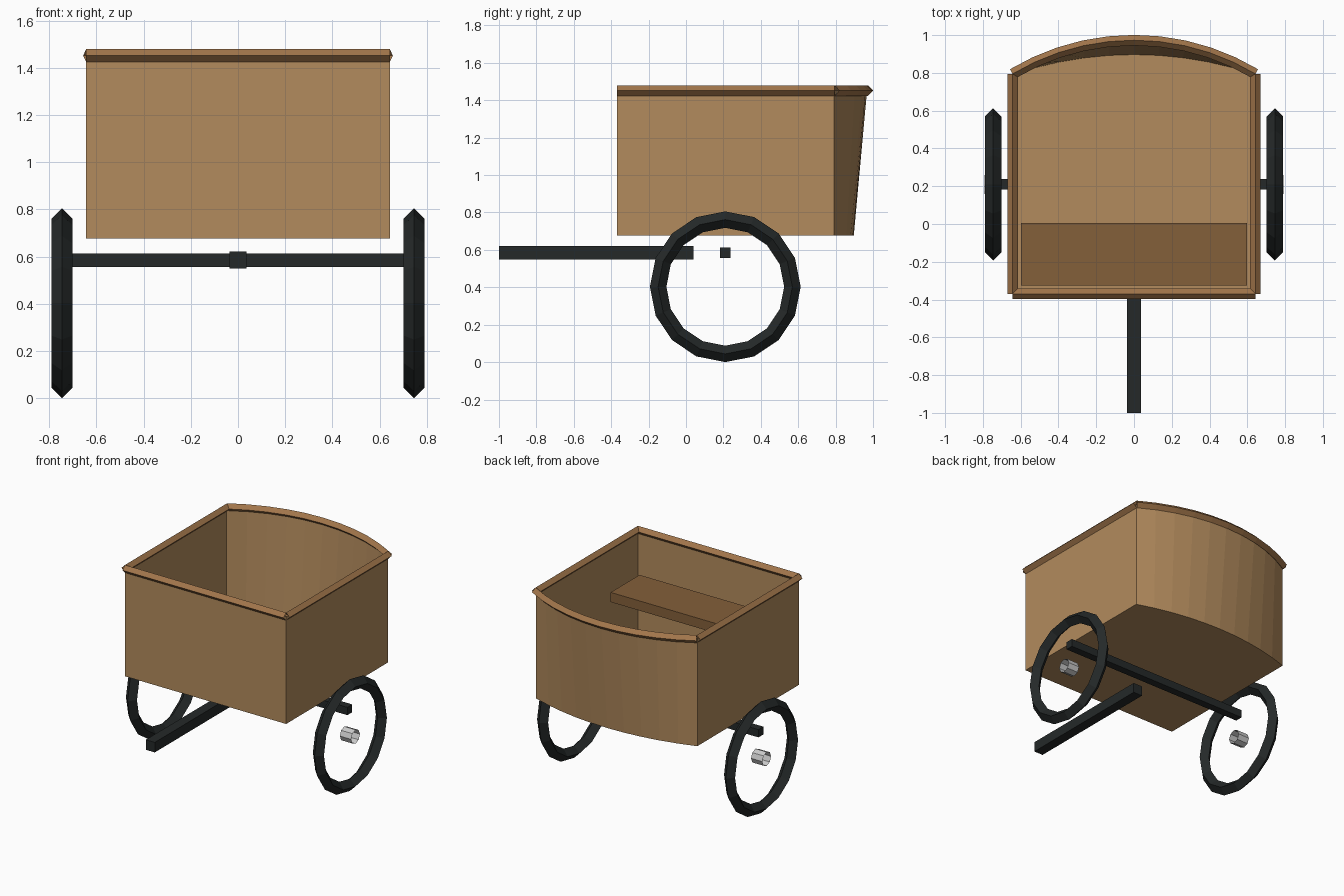
import bpy, bmesh, math
from mathutils import Vector

if "Cube" in bpy.data.objects:
    bpy.data.objects.remove(bpy.data.objects["Cube"])


def material(name, rgb):
    m = bpy.data.materials.new(name)
    m.diffuse_color = (*rgb, 1)
    m.use_nodes = True
    m.node_tree.nodes["Principled BSDF"].inputs["Base Color"].default_value = m.diffuse_color
    return m


WOOD = material("wood", (0.45, 0.26, 0.11))
TRIM = material("trim", (0.36, 0.18, 0.07))
SEAT = material("seat_wood", (0.23, 0.115, 0.042))
DARK = material("dark_metal", (0.018, 0.022, 0.022))


def make(name, verts, faces, mat=None):
    me = bpy.data.meshes.new(name)
    me.from_pydata(verts, [], faces)
    if mat:
        me.materials.append(mat)
    bm = bmesh.new()
    bm.from_mesh(me)
    bmesh.ops.recalc_face_normals(bm, faces=bm.faces)
    bm.to_mesh(me)
    bm.free()
    ob = bpy.data.objects.new(name, me)
    bpy.context.collection.objects.link(ob)
    return ob


def box(name, lo, hi, mat):
    v = [(x, y, z) for x in (lo[0], hi[0]) for y in (lo[1], hi[1]) for z in (lo[2], hi[2])]
    f = [(0, 1, 3, 2), (4, 6, 7, 5), (0, 4, 5, 1), (2, 3, 7, 6), (0, 2, 6, 4), (1, 5, 7, 3)]
    return make(name, v, f, mat)


def rail(name, path, r=0.028):
    # open-ended diamond section swept along a level path
    pts = [Vector(p) for p in path]
    n = len(pts)
    verts = []
    for i, p in enumerate(pts):
        t = (pts[min(i + 1, n - 1)] - pts[max(i - 1, 0)]).normalized()
        side = Vector((-t.y, t.x, 0))
        up = Vector((0, 0, 1))
        verts += [p + d * r for d in (side, up, -side, -up)]
    faces = [(4 * i + k, 4 * i + (k + 1) % 4, 4 * i + 4 + (k + 1) % 4, 4 * i + 4 + k)
             for i in range(n - 1) for k in range(4)]
    return make(name, verts, faces, TRIM)


W, FRONT, REAR, Z0, Z1 = 0.643, -0.37, 0.79, 0.677, 1.452
SEG = 10


def arc(sag, z, y=REAR):
    # shallow circular arc across the back
    rad = (W * W + sag * sag) / (2 * sag)
    a = math.asin(W / rad)
    return [(rad * math.sin(a * (1 - 2 * i / SEG)),
             y + sag - rad + rad * math.cos(a * (1 - 2 * i / SEG)), z) for i in range(SEG + 1)]


# Open-topped body: thin walls, bowed leaning back, floor
low = [(-W, FRONT, Z0), (W, FRONT, Z0)] + arc(0.107, Z0)
high = [(-W, FRONT, Z1), (W, FRONT, Z1)] + arc(0.178, Z1)
n = len(low)
faces = [(i, (i + 1) % n, n + (i + 1) % n, n + i) for i in range(n)]
faces.append(tuple(reversed(range(n))))
make("cart_body", low + high, faces, WOOD)

# Rim rails
rail("front_rail", [(-W, FRONT, Z1), (W, FRONT, Z1)])
for s, side in ((-1, "left"), (1, "right")):
    rail(side + "_rail", [(s * W, FRONT, Z1), (s * W, REAR + 0.005, Z1)])
rail("back_rail", arc(0.178, Z1, REAR + 0.005))

# Bench inside
box("bench", (-0.598, -0.325, 1.085), (0.598, 0.005, 1.155), SEAT)

# Axle and draw pole
AY, AZ = 0.21, 0.403
box("axle", (-0.745, AY - 0.028, 0.557), (0.745, AY + 0.028, 0.613), DARK)
box("draw_pole", (-0.036, -1.0, 0.55), (0.036, 0.04, 0.622), DARK)


# Wheels: 16-sided rings with a diamond section, and open 8-sided hubs
def ring(name, x, section, sides, closed, mat):
    m = len(section)
    verts = [(x + dx, AY + r * math.sin(2 * math.pi * i / sides),
              AZ + r * math.cos(2 * math.pi * i / sides))
             for i in range(sides) for dx, r in section]
    fs = [(i * m + k, i * m + (k + 1) % m,
           (i + 1) % sides * m + (k + 1) % m, (i + 1) % sides * m + k)
          for i in range(sides) for k in range(m if closed else m - 1)]
    return make(name, verts, fs, mat)


for s, side in ((-1, "left"), (1, "right")):
    R, r = 0.359, 0.044
    ring(side + "_wheel", s * 0.746, [(0, R + r), (r, R), (0, R - r), (-r, R)], 16, True, DARK)
    ring(side + "_hub", s * 0.746, [(-0.045, 0.05), (0.045, 0.05)], 8, False, None)
